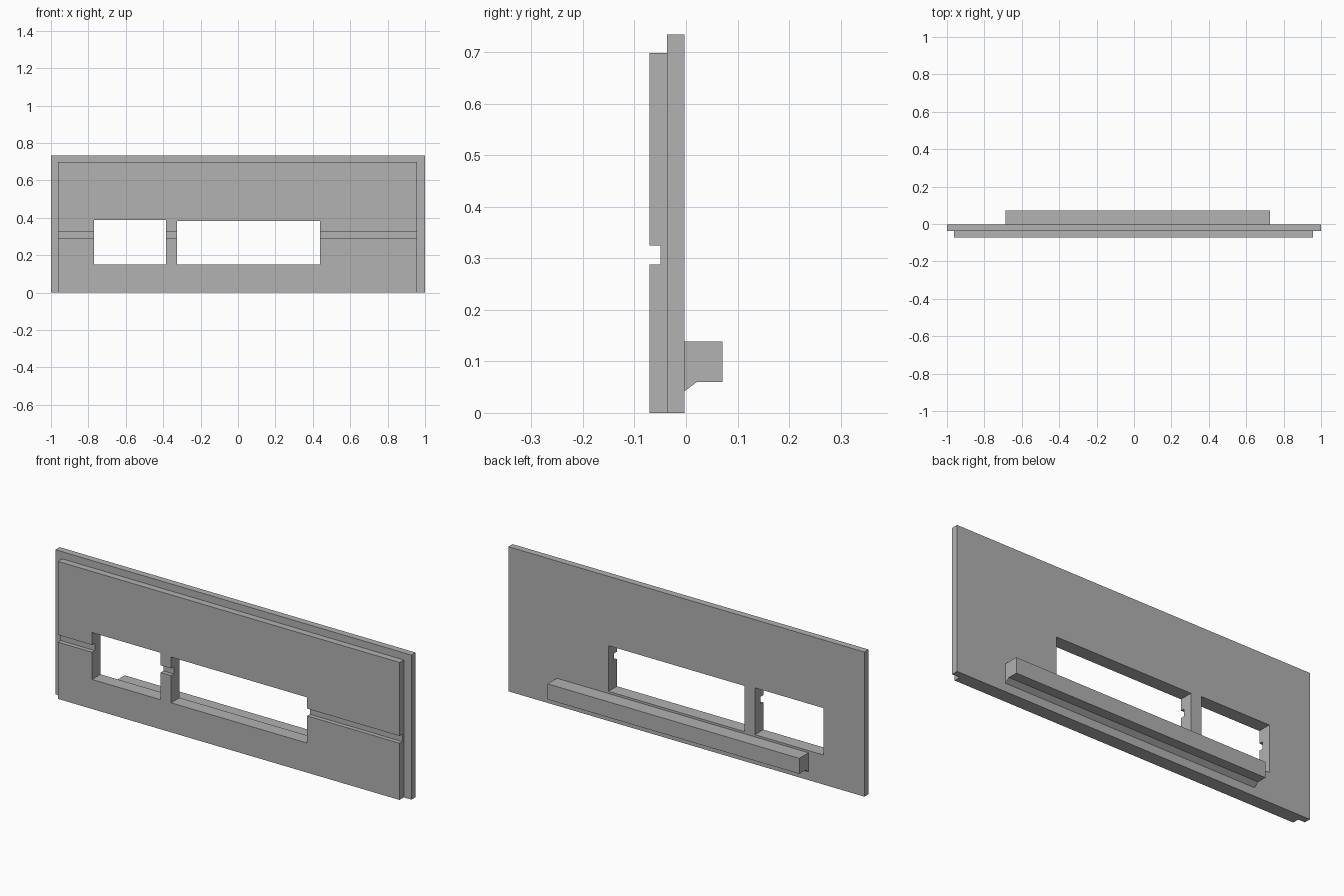
import bpy
import bmesh

if "Cube" in bpy.data.objects:
    bpy.data.objects.remove(bpy.data.objects["Cube"])

grey = bpy.data.materials.new("plain grey")
grey.diffuse_color = (0.445, 0.445, 0.445, 1)
grey.use_nodes = True
grey.node_tree.nodes["Principled BSDF"].inputs["Base Color"].default_value = grey.diffuse_color


def extrude_x(name, profile, x0, x1):
    """Solid from a (y, z) profile swept along x."""
    bm = bmesh.new()
    face = bm.faces.new([bm.verts.new((x0, y, z)) for y, z in profile])
    swept = bmesh.ops.extrude_face_region(bm, geom=[face])["geom"]
    verts = [v for v in swept if isinstance(v, bmesh.types.BMVert)]
    bmesh.ops.translate(bm, verts=verts, vec=(x1 - x0, 0, 0))
    bmesh.ops.recalc_face_normals(bm, faces=bm.faces)
    mesh = bpy.data.meshes.new(name)
    bm.to_mesh(mesh)
    bm.free()
    mesh.materials.append(grey)
    obj = bpy.data.objects.new(name, mesh)
    bpy.context.collection.objects.link(obj)
    return obj


def rect(y0, y1, z0, z1):
    return [(y0, z0), (y1, z0), (y1, z1), (y0, z1)]


FRONT, MID, BACK = -0.071, -0.037, -0.003

# Back panel, full size
back_panel = extrude_x("back_panel", rect(MID, BACK, 0, 0.734), -1, 1)

# Smaller front panel with a horizontal groove
groove = [(FRONT, 0.325), (-0.049, 0.325), (-0.049, 0.288), (FRONT, 0.288)]
front_panel = extrude_x(
    "front_panel",
    [(FRONT, 0), (MID, 0), (MID, 0.698), (FRONT, 0.698)] + groove,
    -0.962, 0.957)

# Ledge on the back with a sloped support under it
extrude_x("back_ledge",
          [(BACK, 0.042), (0.021, 0.06), (0.071, 0.06), (0.071, 0.139), (BACK, 0.139)],
          -0.686, 0.727)

# Two window openings through both panels
openings = [("small_opening", -0.77, -0.385, 0.388),
            ("large_opening", -0.326, 0.438, 0.382)]
for name, x0, x1, top in openings:
    cutter = extrude_x(name + "_cutter", rect(-0.2, 0.2, 0.15, top), x0, x1)
    cutter.hide_render = True
    cutter.hide_set(True)
    for panel in (back_panel, front_panel):
        mod = panel.modifiers.new(name, "BOOLEAN")
        mod.operation = "DIFFERENCE"
        mod.solver = "EXACT"
        mod.object = cutter
